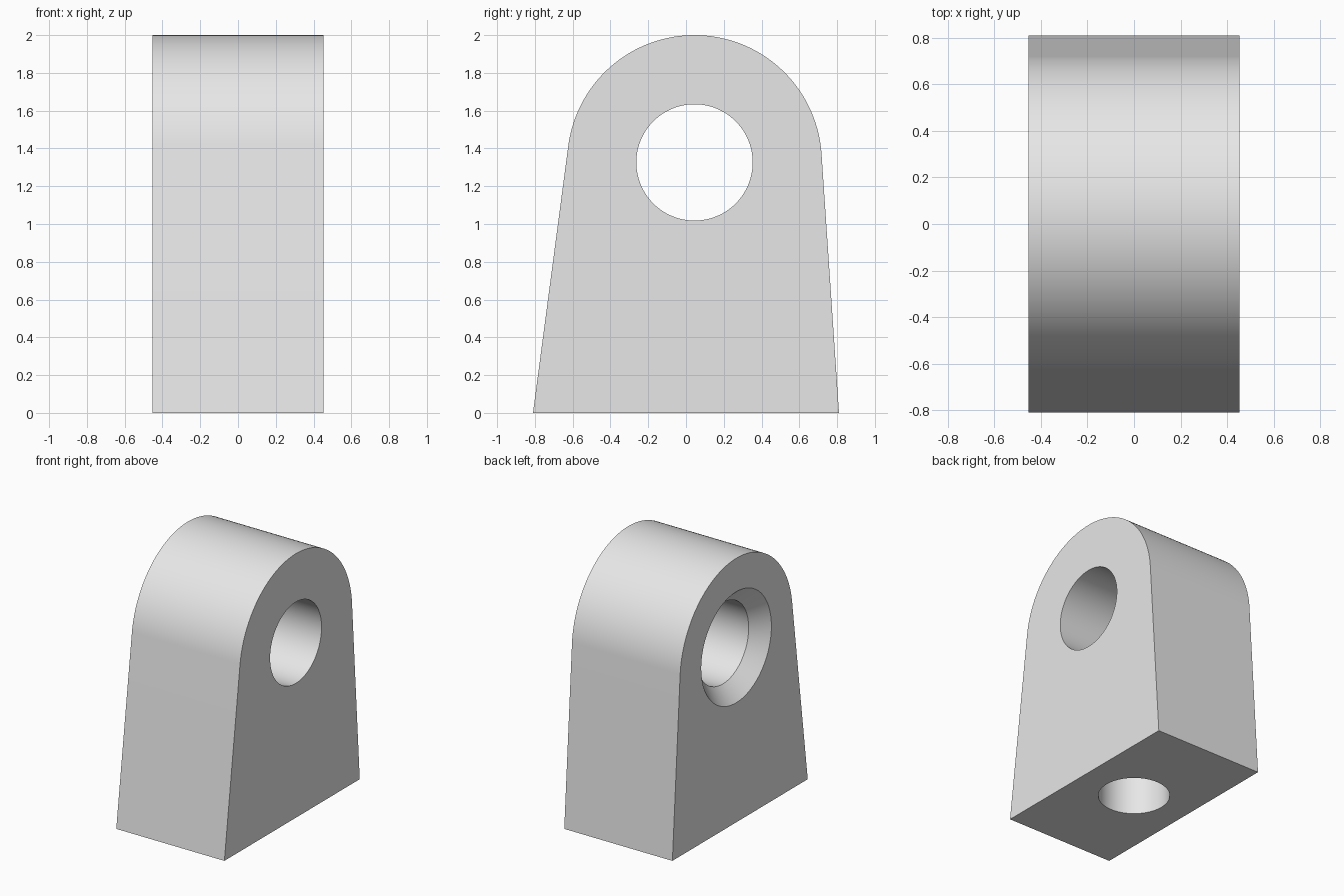
import bpy, bmesh, math
from math import sin, cos, pi
from mathutils import Matrix, Vector

cube = bpy.data.objects.get("Cube")
if cube:
    bpy.data.objects.remove(cube, do_unlink=True)

HALF_W, HALF_D = 0.453, 0.81        # half width in x, half depth in y
BORE_Y, BORE_Z, BORE_R = 0.045, 1.326, 0.308
ARC_R = 2 - BORE_Z
CHAMFER = 0.112
SOCKET_R, SOCKET_DEPTH = 0.25, 0.6

grey = bpy.data.materials.new("plain_grey")
grey.use_nodes = True
grey.diffuse_color = (0.8, 0.8, 0.8, 1)
grey.node_tree.nodes["Principled BSDF"].inputs["Base Color"].default_value = (0.8, 0.8, 0.8, 1)


def make_object(name, bm):
    bmesh.ops.recalc_face_normals(bm, faces=bm.faces)
    mesh = bpy.data.meshes.new(name)
    bm.to_mesh(mesh)
    bm.free()
    mesh.materials.append(grey)
    obj = bpy.data.objects.new(name, mesh)
    bpy.context.collection.objects.link(obj)
    return obj


def lathe(name, profile, matrix, segments=96):
    """Closed solid from (radius, height) rings, turned about z, then placed."""
    bm = bmesh.new()
    rings = [[bm.verts.new((r * cos(2 * pi * i / segments), r * sin(2 * pi * i / segments), h))
              for i in range(segments)] for r, h in profile]
    for low, high in zip(rings, rings[1:]):
        for i in range(segments):
            j = (i + 1) % segments
            bm.faces.new((low[i], low[j], high[j], high[i]))
    bm.faces.new(rings[0])
    bm.faces.new(rings[-1])
    bm.transform(matrix)
    return make_object(name, bm)


def tangent_angle(side):
    """Angle on the crown where the wall from the base corner touches it."""
    corner = Vector((side * HALF_D - BORE_Y, -BORE_Z))
    return math.atan2(corner.y, corner.x) + side * math.acos(ARC_R / corner.length)


# Body: tapered walls running tangent into a round crown, extruded along x
start, end = tangent_angle(1), tangent_angle(-1) % (2 * pi)
steps = 80
outline = [(-HALF_D, 0), (HALF_D, 0)]
for k in range(steps + 1):
    a = start + (end - start) * k / steps
    outline.append((BORE_Y + ARC_R * cos(a), BORE_Z + ARC_R * sin(a)))
bm = bmesh.new()
side_face = bm.faces.new([bm.verts.new((-HALF_W, y, z)) for y, z in outline])
extruded = bmesh.ops.extrude_face_region(bm, geom=[side_face], use_keep_orig=True)
bmesh.ops.translate(bm, vec=(2 * HALF_W, 0, 0),
                    verts=[v for v in extruded["geom"] if isinstance(v, bmesh.types.BMVert)])
body = make_object("bracket_body", bm)

# Cross bore with a wide chamfer on the -x side
extra = 0.05
along_x = Matrix.Translation((0, BORE_Y, BORE_Z)) @ Matrix.Rotation(pi / 2, 4, 'Y')
bore = lathe("bore_cutter",
             [(BORE_R + CHAMFER + extra, -HALF_W - extra),
              (BORE_R, -HALF_W + CHAMFER),
              (BORE_R, HALF_W + extra)], along_x)

# Blind socket in the underside
socket = lathe("socket_cutter", [(SOCKET_R, -extra), (SOCKET_R, SOCKET_DEPTH)], Matrix())

# Cut both holes, then drop the cutters
bpy.ops.object.select_all(action='DESELECT')
bpy.context.view_layer.objects.active = body
body.select_set(True)
for cutter in (bore, socket):
    cutter.hide_render = True
    mod = body.modifiers.new(cutter.name, 'BOOLEAN')
    mod.operation = 'DIFFERENCE'
    mod.solver = 'EXACT'
    mod.object = cutter
    bpy.ops.object.modifier_apply(modifier=mod.name)
    bpy.data.objects.remove(cutter, do_unlink=True)

bpy.ops.object.shade_smooth_by_angle(angle=math.radians(30))
